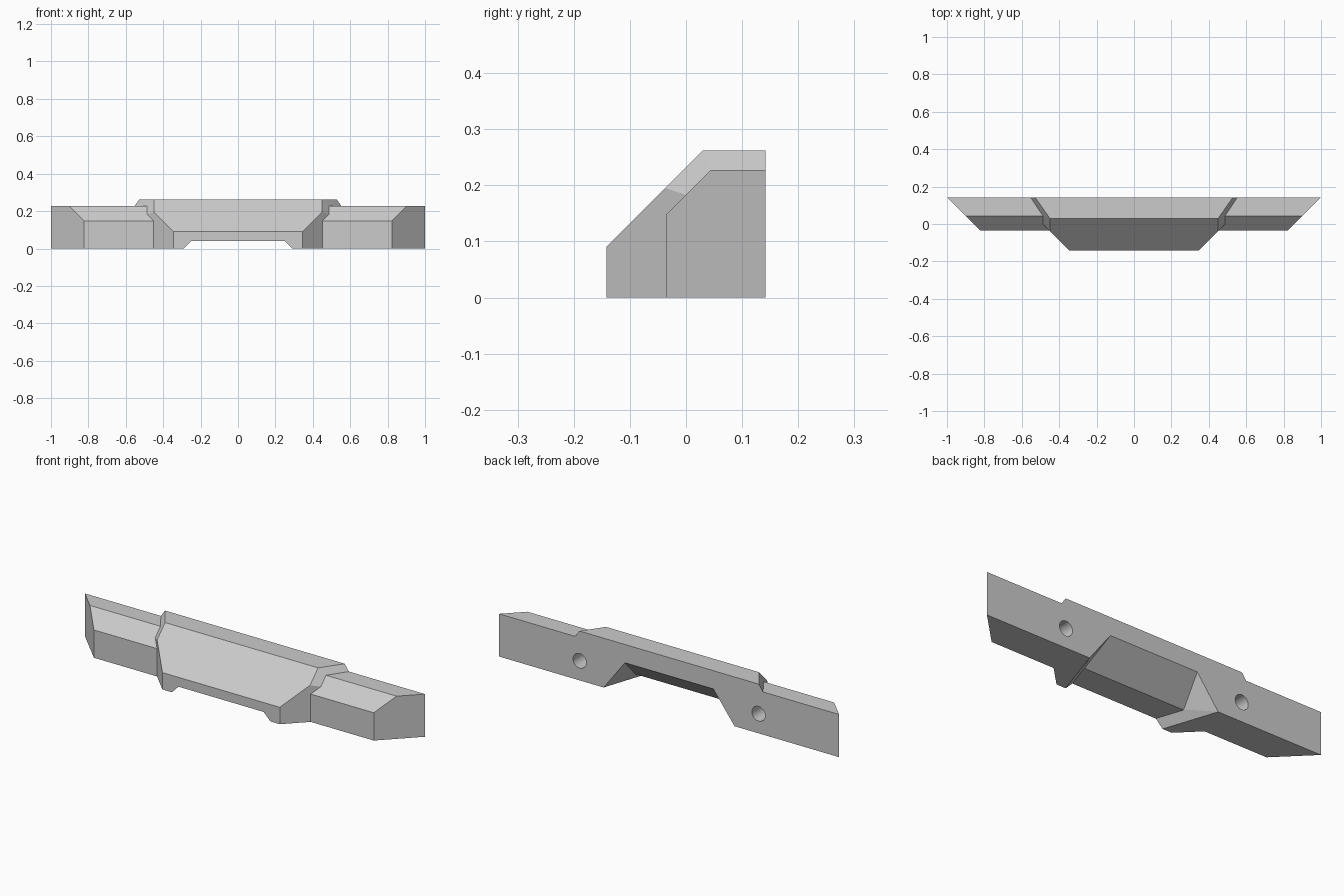
import bpy, bmesh, math

if "Cube" in bpy.data.objects:
    bpy.data.objects.remove(bpy.data.objects["Cube"])

BACK = 0.142


def hull(name, half, helper=False):
    """Convex solid from the +x half of its corners, mirrored to -x."""
    bm = bmesh.new()
    for x, y, z in half:
        for s in (1, -1):
            bm.verts.new((s * x, y, z))
    res = bmesh.ops.convex_hull(bm, input=bm.verts[:])
    spare = [g for g in res["geom_interior"] if isinstance(g, bmesh.types.BMVert)]
    bmesh.ops.delete(bm, geom=spare, context="VERTS")
    bmesh.ops.dissolve_limit(bm, angle_limit=math.radians(0.8),
                             verts=bm.verts[:], edges=bm.edges[:])
    bmesh.ops.recalc_face_normals(bm, faces=bm.faces[:])
    me = bpy.data.meshes.new(name)
    bm.to_mesh(me)
    bm.free()
    ob = bpy.data.objects.new(name, me)
    bpy.context.collection.objects.link(ob)
    ob.hide_render = helper
    return ob


def combine(ob, other, operation):
    mod = ob.modifiers.new(other.name, "BOOLEAN")
    mod.operation = operation
    mod.solver = "EXACT"
    mod.object = other
    other.hide_render = True
    other.hide_set(True)


# Long low bar: chamfered profile with 45 degree mitred ends
profile = [(-0.035, 0), (-0.035, 0.148), (0.044, 0.227), (BACK, 0.227), (BACK, 0)]
bar = hull("bumper_bar", [(1 - (BACK - y), y, z) for y, z in profile])

# Raised sloping centre block with chamfered shoulders
top = [(0.345, -BACK, 0.09), (0.45, -0.037, 0.195), (0.45, 0.03, 0.262),
       (0.528, BACK, 0.262), (0.553, BACK, 0.227), (0.487, 0.044, 0.227),
       (0.487, 0, 0.183)]
base = [(0.345, -BACK, 0), (0.487, 0, 0), (0.487, 0.044, 0), (0.553, BACK, 0)]
centre = hull("centre_block", top + base, True)
combine(bar, centre, "UNION")

# Shallow flared channel along the underside
channel = hull("channel_cutter",
               [(0.29 + 0.335 * (y + BACK) - z, y, z)
                for y in (-0.2, 0.17) for z in (-0.05, 0.04)], True)
combine(bar, channel, "DIFFERENCE")

# Deeper ramped pocket opening through the back
pocket = hull("pocket_cutter",
              [(0.297, 0, 0.04)] +
              [(x, y, z) for y in (BACK, BACK + 0.05)
               for x, z in ((0.26, 0.165), (0.41, -0.033))], True)
combine(bar, pocket, "DIFFERENCE")

# Round mounting holes in the back
for side, sx in (("right", 1), ("left", -1)):
    bpy.ops.mesh.primitive_cylinder_add(vertices=24, radius=0.039, depth=0.15,
                                        location=(sx * 0.526, 0.117, 0.104),
                                        rotation=(math.pi / 2, 0, 0))
    hole = bpy.context.object
    hole.name = side + "_hole_cutter"
    combine(bar, hole, "DIFFERENCE")
